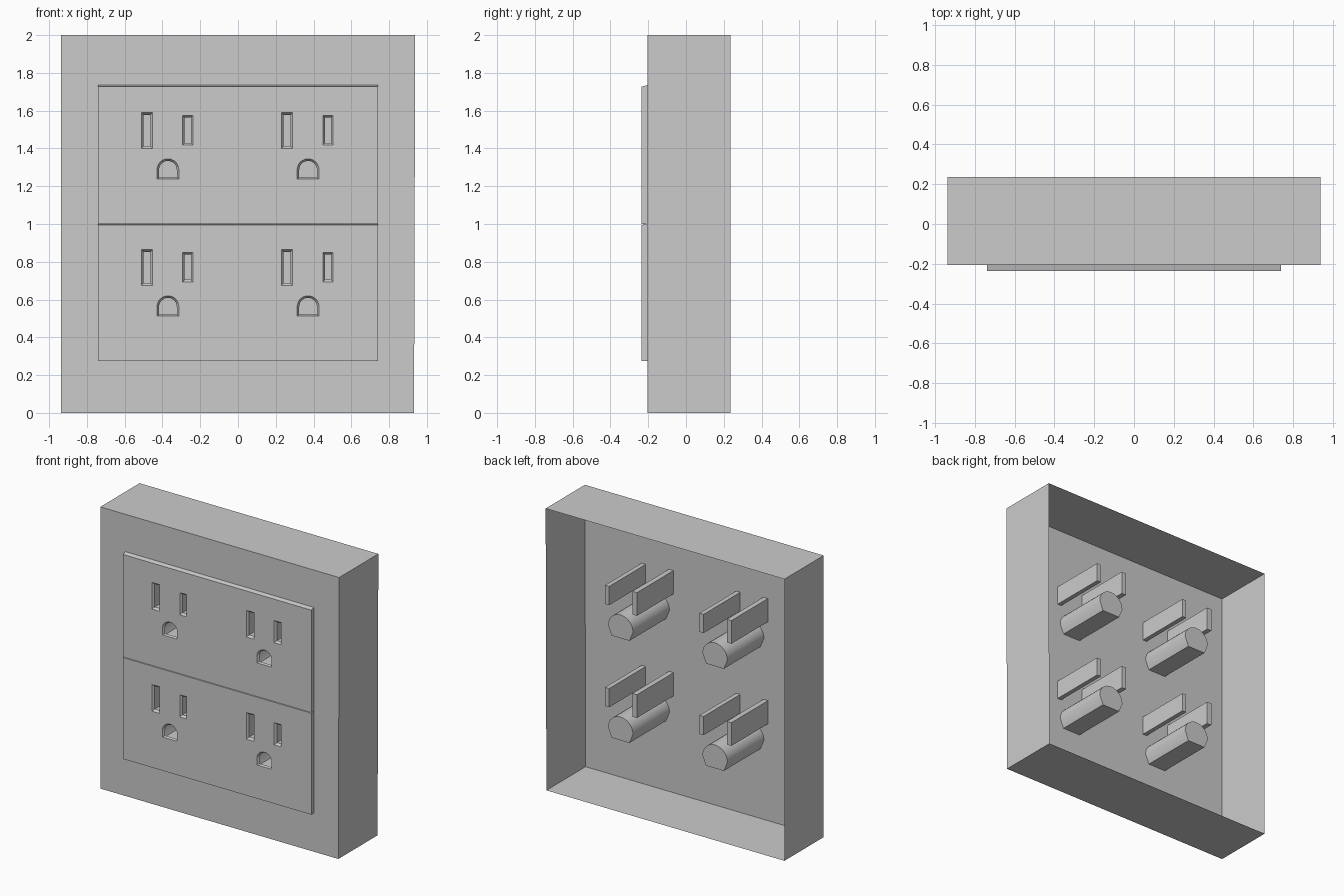
import bpy, bmesh, math

if "Cube" in bpy.data.objects:
    bpy.data.objects.remove(bpy.data.objects["Cube"])

FRONT, WALL, TIP, BACK = -0.235, -0.205, 0.205, 0.235

grey = bpy.data.materials.new("plain grey")
grey.diffuse_color = (0.6, 0.6, 0.6, 1)
grey.use_nodes = True
grey.node_tree.nodes["Principled BSDF"].inputs["Base Color"].default_value = grey.diffuse_color


def finish(bm, name):
    me = bpy.data.meshes.new(name)
    bm.to_mesh(me)
    bm.free()
    me.materials.append(grey)
    ob = bpy.data.objects.new(name, me)
    bpy.context.collection.objects.link(ob)
    bpy.ops.object.select_all(action='DESELECT')
    ob.select_set(True)
    bpy.context.view_layer.objects.active = ob
    bpy.ops.object.shade_smooth_by_angle(angle=math.radians(30))
    return ob


def ring(bm, pts, y):
    return [bm.verts.new((x, y, z)) for x, z in pts]


def bridge(bm, a, b):
    """Quads between two rings; a counter-clockwise (seen from front) nearer ring faces outward."""
    n = len(a)
    for i in range(n):
        j = (i + 1) % n
        bm.faces.new((a[i], b[i], b[j], a[j]))


def sheet(bm, loops):
    """Flat front-facing sheet: first loop is the border, the rest are holes."""
    edges = []
    for lp in loops:
        for i in range(len(lp)):
            pair = (lp[i], lp[(i + 1) % len(lp)])
            edges.append(bm.edges.get(pair) or bm.edges.new(pair))
    bmesh.ops.triangle_fill(bm, edges=edges, use_beauty=True, normal=(0, -1, 0))


def rect(x0, x1, z0, z1):
    return [(x0, z0), (x1, z0), (x1, z1), (x0, z1)]


def rounded(cx, cz, r, drop, foot, n=14):
    """Round top with a flat bottom; foot is the half width of the flat."""
    arc = [(cx + r * math.cos(math.pi * i / n), cz + r * math.sin(math.pi * i / n))
           for i in range(n + 1)]
    return [(cx + foot, cz - drop)] + arc + [(cx - foot, cz - drop)]


def sockets(cx, dz):
    """(rim, throat, tube) outlines for the two blade slots and the ground hole."""
    out = []
    for x, hw, z0, z1 in ((-0.111, 0.018, 1.412, 1.577), (0.105, 0.016, 1.43, 1.563)):
        x += cx
        throat = rect(x - hw, x + hw, z0 + dz, z1 + dz)
        rim = rect(x - hw - 0.011, x + hw + 0.011, z0 + dz - 0.012, z1 + dz + 0.012)
        out.append((rim, throat, throat))
    z = 1.287 + dz
    out.append((rounded(cx, z, 0.058, 0.048, 0.058),
                rounded(cx, z, 0.047, 0.042, 0.047),
                rounded(cx, z, 0.098, 0.068, 0.07)))
    return out


ROWS = {"upper": (0.0, 1.0, 1.727, 1.735), "lower": (-0.725, 0.275, 0.995, 1.0)}
all_sockets = {k: [s for cx in (-0.371, 0.371) for s in sockets(cx, v[0])]
               for k, v in ROWS.items()}

# Housing: front wall with socket openings and four thin side walls, open back
bm = bmesh.new()
outline = [(-0.938, 0), (0.932, 0), (0.938, 2), (-0.938, 2)]
front = ring(bm, outline, WALL)
bridge(bm, front, ring(bm, outline, BACK))
openings = [ring(bm, s[2], WALL) for group in all_sockets.values() for s in group]
sheet(bm, [front] + openings)
finish(bm, "housing")

for row, (dz, z0, z1, z1_back) in ROWS.items():
    # Raised face plate with softened socket rims
    bm = bmesh.new()
    border = ring(bm, rect(-0.74, 0.74, z0, z1), FRONT)
    bridge(bm, border, ring(bm, rect(-0.74, 0.74, z0, z1_back), WALL))
    rims = []
    for rim, throat, _ in all_sockets[row]:
        rims.append(ring(bm, rim, FRONT))
        bridge(bm, ring(bm, throat, FRONT + 0.015), rims[-1])
    sheet(bm, [border] + rims)
    finish(bm, row + "_face_plate")

    # Closed sleeves running back from each opening
    bm = bmesh.new()
    for _, throat, tube in all_sockets[row]:
        lip = ring(bm, throat, FRONT + 0.015)
        start = ring(bm, tube, WALL)
        end = ring(bm, tube, TIP)
        bridge(bm, lip, start)
        bridge(bm, start, end)
        bm.faces.new(end[::-1])
    finish(bm, row + "_socket_sleeves")
